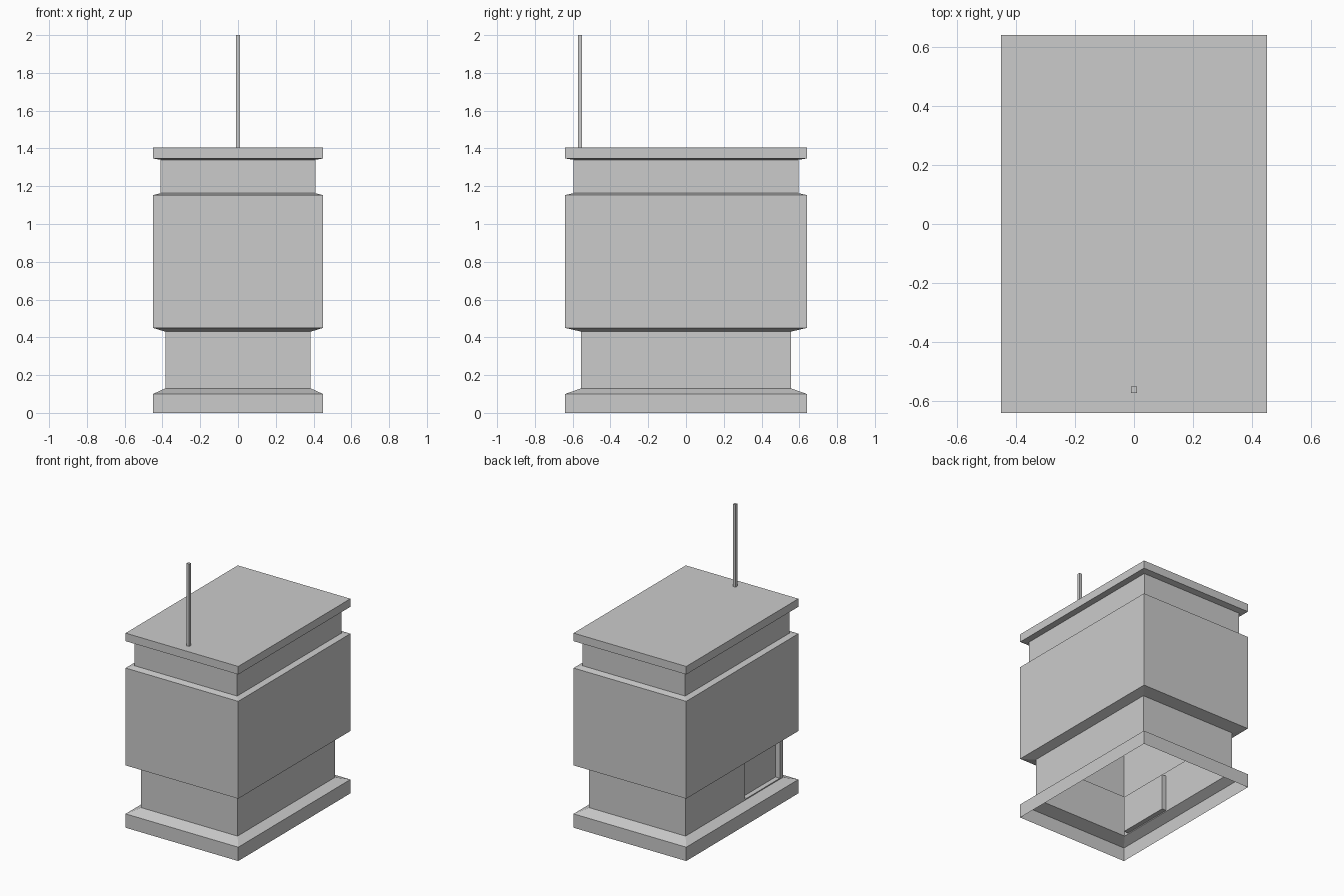
import bpy
import bmesh

if "Cube" in bpy.data.objects:
    bpy.data.objects.remove(bpy.data.objects["Cube"])


def finish(name, bm):
    bmesh.ops.recalc_face_normals(bm, faces=bm.faces[:])
    mesh = bpy.data.meshes.new(name)
    bm.to_mesh(mesh)
    bm.free()
    obj = bpy.data.objects.new(name, mesh)
    bpy.context.collection.objects.link(obj)
    return obj


def ring(bm, hx, hy, z):
    return [bm.verts.new((sx * hx, sy * hy, z))
            for sx, sy in ((1, -1), (1, 1), (-1, 1), (-1, -1))]


def bridge(bm, a, b):
    return [bm.faces.new((a[i], a[(i + 1) % 4], b[(i + 1) % 4], b[i]))
            for i in range(4)]


# Cabinet shell: stacked rectangular rings (half x, half y, z), open underneath
profile = [
    (0.45, 0.64, 0.0), (0.45, 0.64, 0.10),        # foot rim
    (0.385, 0.555, 0.13), (0.385, 0.555, 0.43),   # lower neck
    (0.45, 0.64, 0.45), (0.45, 0.64, 1.153),      # main body
    (0.41, 0.595, 1.163), (0.41, 0.595, 1.34),    # upper neck
    (0.45, 0.64, 1.347), (0.45, 0.64, 1.405),     # lid
]
bm = bmesh.new()
rings = [ring(bm, *p) for p in profile]
walls = [bridge(bm, a, b) for a, b in zip(rings, rings[1:])]
bm.faces.new(rings[-1])

# Shallow recessed hatch in the left wall of the lower neck
wall = walls[2][2]
corners = list(wall.verts)
bm.faces.remove(wall)
y0, y1, z0, z1 = -0.52, -0.126, 0.137, 0.40


def hatch_loop(x):
    return [bm.verts.new((x, y1 if c.co.y > 0 else y0, z1 if c.co.z > 0.3 else z0))
            for c in corners]


mouth = hatch_loop(-0.385)
back = hatch_loop(-0.35)
bridge(bm, corners, mouth)
bridge(bm, mouth, back)
bm.faces.new(back)
finish("cabinet_shell", bm)

# Thin square antenna at the front of the lid
bm = bmesh.new()
bmesh.ops.create_cube(bm, size=1)
bmesh.ops.scale(bm, vec=(0.021, 0.021, 0.595), verts=bm.verts)
bmesh.ops.translate(bm, vec=(0, -0.561, 1.7025), verts=bm.verts)
finish("antenna", bm)
